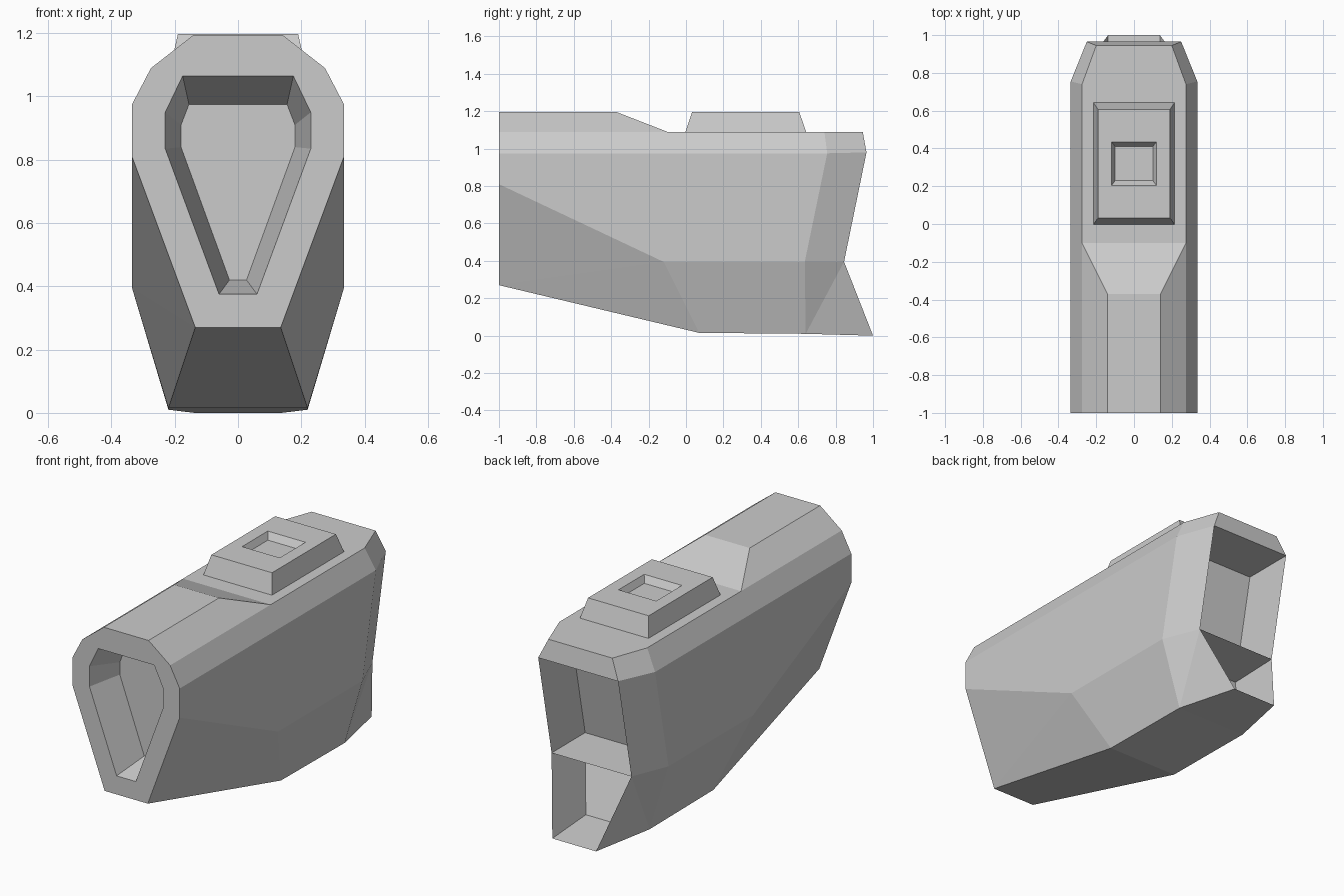
import bpy, bmesh

if "Cube" in bpy.data.objects:
    bpy.data.objects.remove(bpy.data.objects["Cube"])

grey = bpy.data.materials.new("mid_grey")
grey.diffuse_color = (0.6, 0.6, 0.6, 1)
grey.use_nodes = True
grey.node_tree.nodes["Principled BSDF"].inputs["Base Color"].default_value = grey.diffuse_color


def make_object(name, polygons):
    """Weld a list of polygons (lists of points) into one flat-shaded object."""
    bm = bmesh.new()
    for poly in polygons:
        bm.faces.new([bm.verts.new(p) for p in poly])
    bmesh.ops.remove_doubles(bm, verts=bm.verts, dist=0.0005)
    bmesh.ops.recalc_face_normals(bm, faces=bm.faces)
    mesh = bpy.data.meshes.new(name)
    bm.to_mesh(mesh)
    bm.free()
    mesh.materials.append(grey)
    obj = bpy.data.objects.new(name, mesh)
    bpy.context.collection.objects.link(obj)
    return obj


def flip(p):
    return (-p[0], p[1], p[2])


def span(a, b):
    """Quad bridging an edge to its mirrored copy."""
    return [a, b, flip(b), flip(a)]


def rect(x, y0, y1, z):
    return [(-x, y0, z), (x, y0, z), (x, y1, z), (-x, y1, z)]


# Body cross-sections, right half: bottom, low side, high side, shoulder
stations = [
    [(.135, -1, .27), (.335, -1, .81), (.335, -1, .975), (.275, -1, 1.09)],
    [(.22, .07, .015), (.335, -.12, .395), (.335, -.1, .975), (.275, -.1, 1.09)],
    [(.22, .64, .01), (.335, .635, .395), (.335, .755, .975), (.275, .74, 1.09)],
    [(.137, 1, 0), (.25, .845, .395), (.25, .965, .98), (.2, .945, 1.09)],
]
half, centre = [], []
for i, (s, t) in enumerate(zip(stations, stations[1:])):
    for k in range(3):
        if k == 0:  # twisted lower panels fold along a diagonal
            half += [[s[0], s[1], t[1]], [s[0], t[1], t[0]]]
        else:
            half.append([s[k], s[k + 1], t[k + 1], t[k]])
    centre.append(span(s[0], t[0]))
    if i > 0:
        centre.append(span(s[3], t[3]))

# Raised spine at the front with its ramp down to the deck
ridge_a, ridge_b = (.14, -1, 1.195), (.14, -.37, 1.195)
half.append([stations[0][3], ridge_a, ridge_b, stations[1][3]])
centre += [span(ridge_a, ridge_b), span(ridge_b, stations[1][3])]

# Front rim and tapered front recess
rim = stations[0] + [ridge_a]
lip = [(x, -1, z) for x, z in [(.06, .375), (.23, .835), (.23, .95), (.175, 1.065)]]
floor = [(x, -.8, z) for x, z in [(.027, .42), (.18, .84), (.18, .91), (.155, .975)]]
for k in range(3):
    half += [[rim[k], rim[k + 1], lip[k + 1], lip[k]],
             [lip[k], lip[k + 1], floor[k + 1], floor[k]]]
half.append([rim[3], rim[4], lip[3]])
centre += [span(rim[0], lip[0]), span(rim[4], lip[3]),
           span(lip[0], floor[0]), span(lip[3], floor[3]),
           floor + [flip(p) for p in reversed(floor)]]

# Two rear recesses stacked under the top rim
low, mid, high, top = stations[3]
centre.append(span(high, top))
for a, b, lift_a, lift_b in [(mid, high, 0, 0), (low, mid, .02, -.01)]:
    a_in = (a[0], a[1] - .3, a[2] + lift_a)
    b_in = (b[0], b[1] - .3, b[2] + lift_b)
    half.append([a, b, b_in, a_in])
    centre += [span(a, a_in), span(b, b_in), span(a_in, b_in)]

make_object("body", half + [[flip(p) for p in poly] for poly in half] + centre)

# Top block: tapered sides, then a shallow square well
loops = [rect(.215, -.003, .643, 1.088), rect(.19, .033, .605, 1.197),
         rect(.118, .205, .435, 1.197), rect(.1, .23, .41, 1.16)]
block = [loops[0], loops[-1]]
for a, b in zip(loops, loops[1:]):
    for k in range(4):
        n = (k + 1) % 4
        block.append([a[k], a[n], b[n], b[k]])
make_object("top_block", block)
